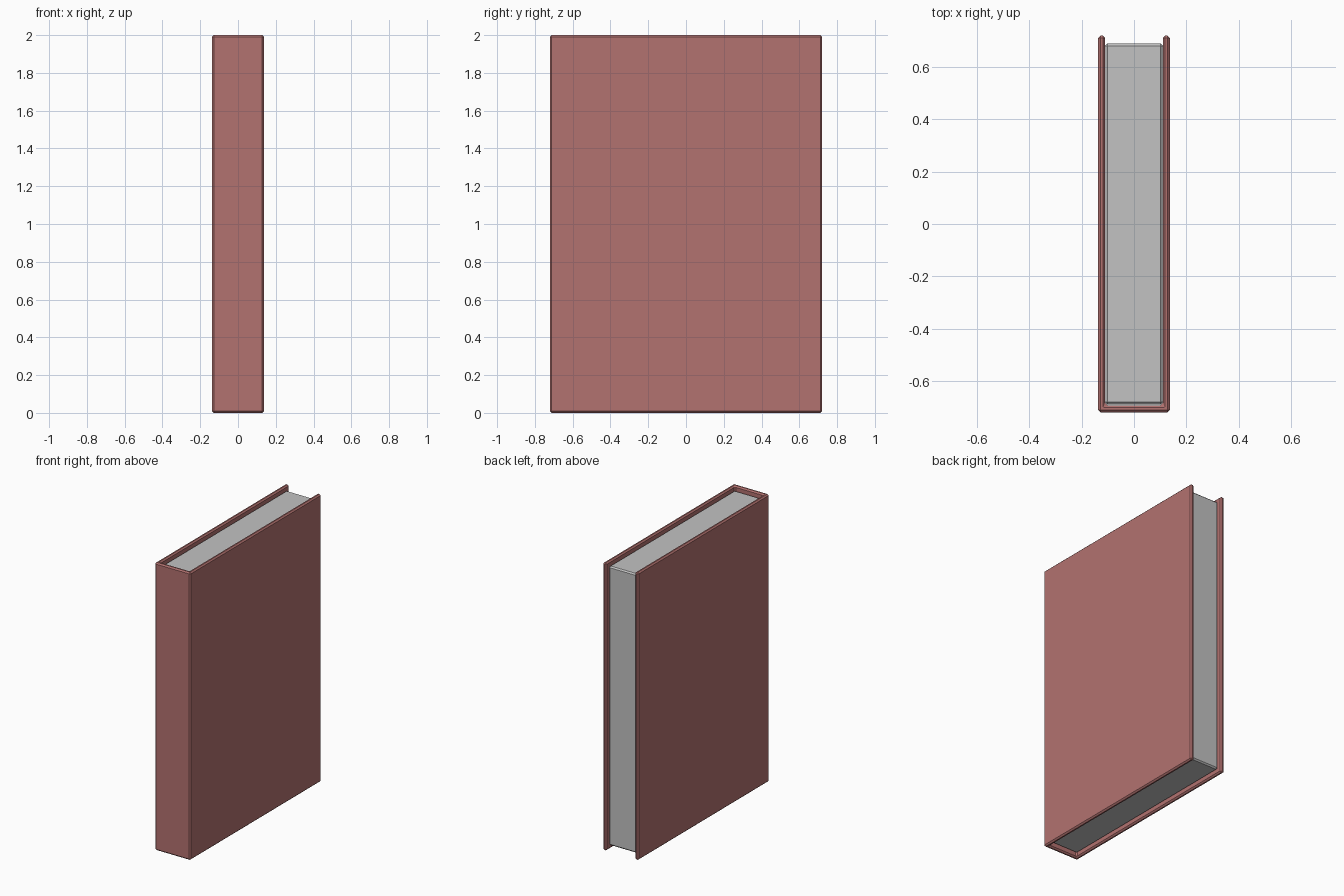
import bpy, bmesh

if "Cube" in bpy.data.objects:
    bpy.data.objects.remove(bpy.data.objects["Cube"])

def material(name, rgb):
    m = bpy.data.materials.new(name)
    m.diffuse_color = (*rgb, 1)
    m.use_nodes = True
    m.node_tree.nodes["Principled BSDF"].inputs["Base Color"].default_value = m.diffuse_color
    return m

red = material("dull red cover", (0.45, 0.168, 0.162))
paper = material("grey paper", (0.54, 0.54, 0.54))

def prism(name, outline, z0, z1, mat, bevel):
    """Extrude an xy outline upward and chamfer every edge."""
    bm = bmesh.new()
    base = bm.faces.new([bm.verts.new((x, y, z0)) for x, y in outline])
    top = bmesh.ops.extrude_face_region(bm, geom=[base])["geom"]
    bmesh.ops.translate(bm, vec=(0, 0, z1 - z0),
                        verts=[v for v in top if isinstance(v, bmesh.types.BMVert)])
    bmesh.ops.recalc_face_normals(bm, faces=bm.faces)
    mesh = bpy.data.meshes.new(name)
    bm.to_mesh(mesh)
    bm.free()
    ob = bpy.data.objects.new(name, mesh)
    bpy.context.collection.objects.link(ob)
    mesh.materials.append(mat)
    mod = ob.modifiers.new("chamfer", "BEVEL")
    mod.width = bevel
    mod.segments = 1
    mod.limit_method = 'ANGLE'
    return ob

W, D, T = 0.137, 0.72, 0.027      # half width, half depth, board thickness
I = W - T

# U-shaped hard cover with the spine at the front
prism("cover", [(-W, D), (-W, -D), (W, -D), (W, D),
                (I, D), (I, -D + T), (-I, -D + T), (-I, D)],
      0, 2, red, 0.009)

# page block, set in from the cover edges
P, B = I + 0.001, 0.69
prism("pages", [(-P, -B), (P, -B), (P, B), (-P, B)], 0.03, 1.97, paper, 0.009)
